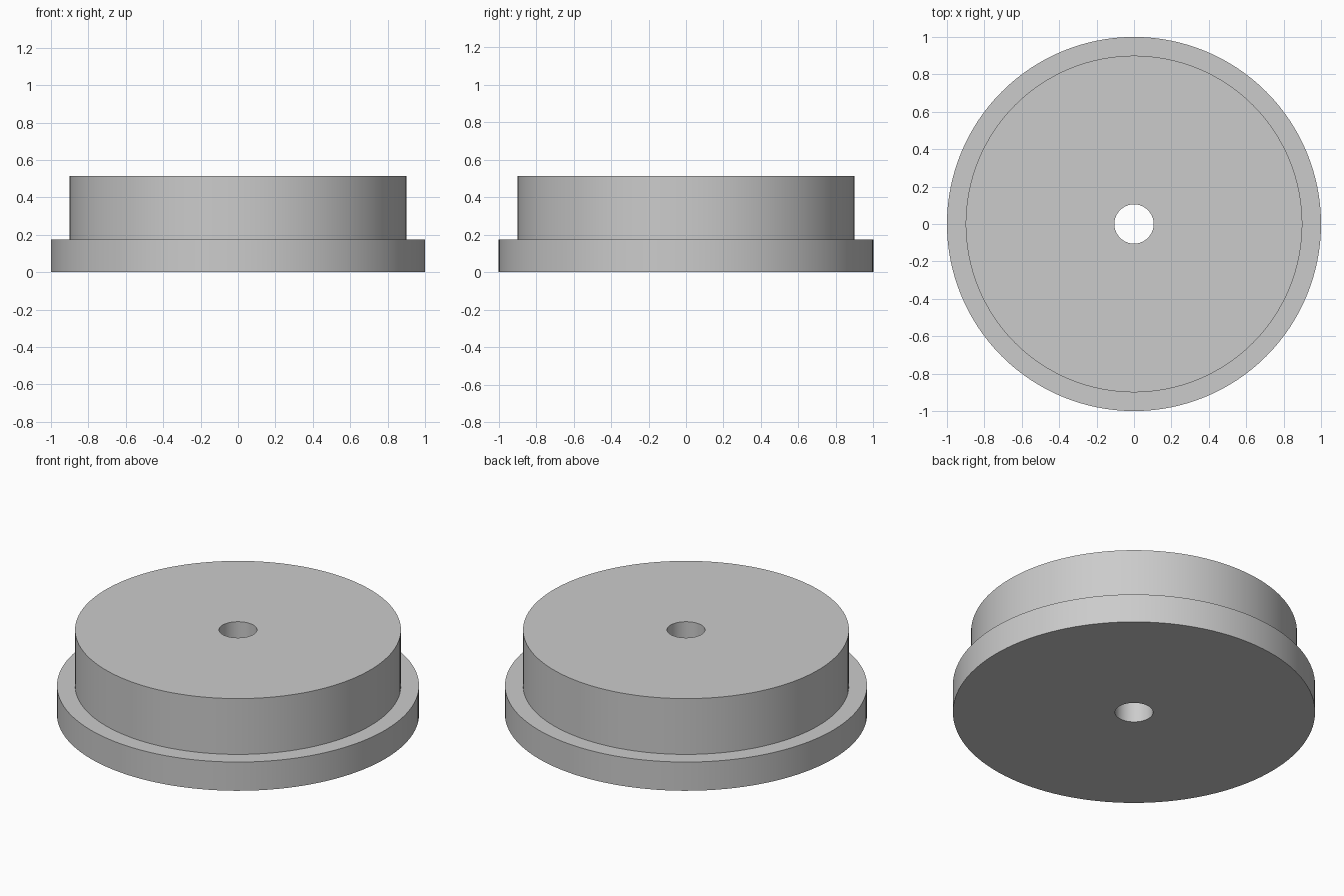
import bpy, bmesh, math
from mathutils import Vector

cube = bpy.data.objects.get("Cube")
if cube:
    bpy.data.objects.remove(cube, do_unlink=True)

# Single grey material
grey = bpy.data.materials.new("light_grey")
grey.use_nodes = True
colour = (0.6, 0.6, 0.6, 1)
grey.diffuse_color = colour
grey.node_tree.nodes["Principled BSDF"].inputs["Base Color"].default_value = colour

# Main sizes
SEGMENTS = 128
BORE, BODY, FLANGE = 0.105, 0.9, 1.0
FLANGE_TOP, TOP = 0.175, 0.515


def lathe(name, profile, material):
    """Revolve a closed (radius, height) profile around the z axis."""
    bm = bmesh.new()
    verts = [bm.verts.new((r, 0, z)) for r, z in profile]
    edges = [bm.edges.new((v, verts[i - 1])) for i, v in enumerate(verts)]
    bmesh.ops.spin(bm, geom=verts + edges, cent=Vector(), axis=Vector((0, 0, 1)),
                   angle=math.tau, steps=SEGMENTS, use_merge=True)
    bmesh.ops.remove_doubles(bm, verts=bm.verts, dist=0.0001)
    bmesh.ops.recalc_face_normals(bm, faces=bm.faces)
    mesh = bpy.data.meshes.new(name)
    bm.to_mesh(mesh)
    bm.free()
    mesh.materials.append(material)
    obj = bpy.data.objects.new(name, mesh)
    bpy.context.collection.objects.link(obj)
    bpy.ops.object.select_all(action="DESELECT")
    obj.select_set(True)
    bpy.context.view_layer.objects.active = obj
    bpy.ops.object.shade_smooth_by_angle(angle=math.radians(30))
    return obj


# Stepped disc with a wide lower flange and a through bore
lathe("flanged_disc", [
    (BORE, 0), (FLANGE, 0), (FLANGE, FLANGE_TOP),
    (BODY, FLANGE_TOP), (BODY, TOP), (BORE, TOP),
], grey)
